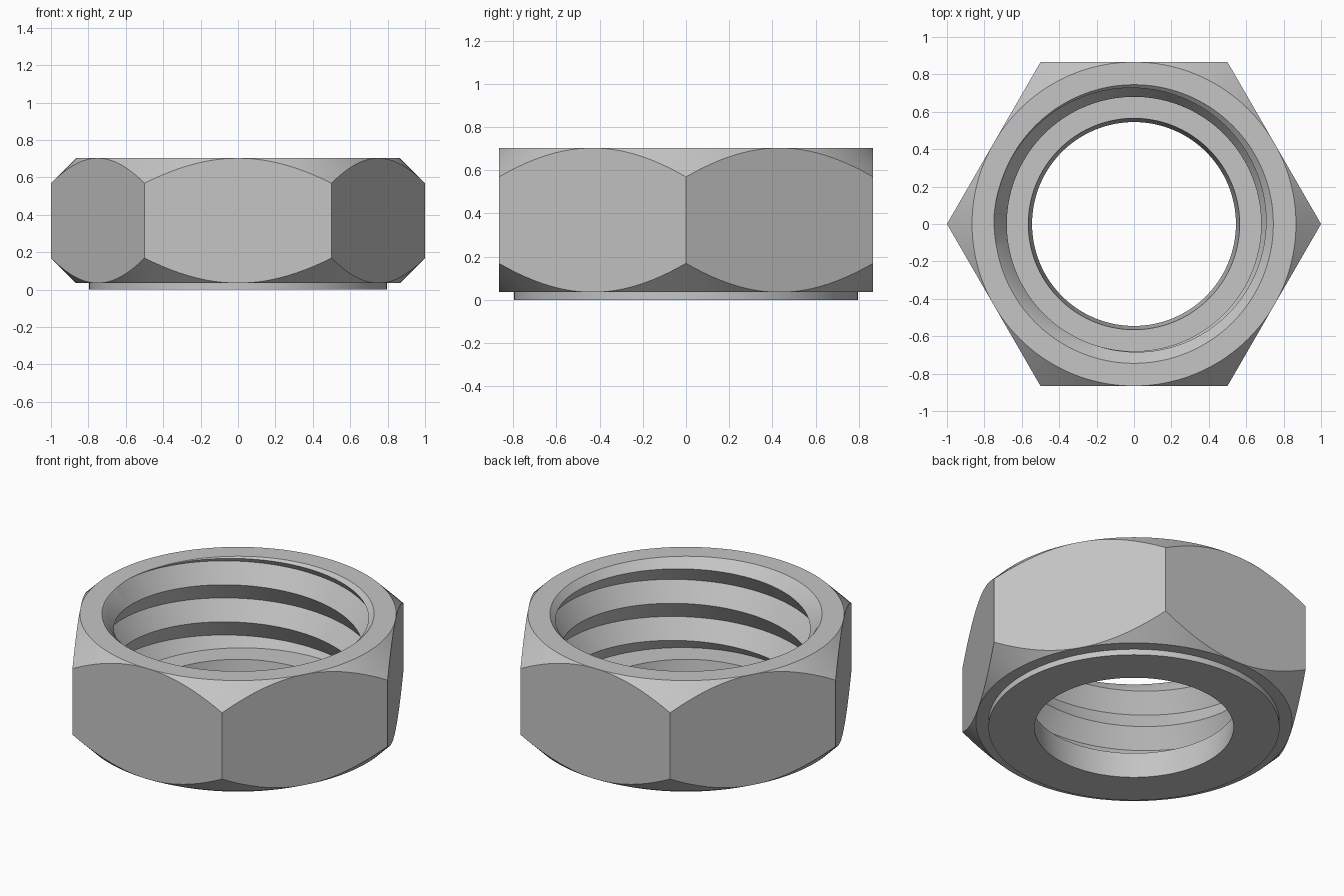
import bpy, bmesh, math

cube = bpy.data.objects.get("Cube")
if cube:
    bpy.data.objects.remove(cube, do_unlink=True)

# Main dimensions
TOP, BASE, FLOOR = 0.703, 0.035, 0.164      # top face, hexagon underside, inner ledge
FLAT = math.sqrt(3) / 2                     # centre to hexagon flat
WASHER, HOLE, LEDGE = 0.797, 0.545, 0.565   # washer face and lower hole radii
CREST, ROOT, PITCH = 0.68, 0.75, 0.224      # thread
MOUTH = 0.745                               # countersink radius at the top
STEPS = 144                                 # columns around the nut


def crest_height(angle):
    """Height of one thread crest on a right-handed helix."""
    return 0.559 + PITCH * (angle - math.radians(125)) / math.tau


def thread_radius(z, angle):
    """Symmetric V thread: crest radius at crests, root radius half a pitch away."""
    t = ((z - crest_height(angle)) / PITCH) % 1.0
    return CREST + (ROOT - CREST) * (1 - abs(2 * t - 1))


def cone_radius(z):
    return MOUTH - (TOP - z)


def countersink_height(angle):
    """Height where the 45 degree countersink meets the thread."""
    low, high = FLOOR, TOP
    for _ in range(40):
        mid = (low + high) / 2
        if cone_radius(mid) > thread_radius(mid, angle):
            high = mid
        else:
            low = mid
    return high


def outer_profile(angle):
    """Chamfered hexagon, washer face and lower hole, from the rim down."""
    sixth = math.pi / 3
    r = FLAT / math.cos(angle % sixth - sixth / 2)
    cut = r - FLAT
    return [(FLAT, TOP), (r, TOP - cut), (r, BASE + cut), (FLAT, BASE),
            (WASHER, BASE), (WASHER, 0), (HOLE, 0), (LEDGE, FLOOR)]


def thread_profile(angle):
    """Thread from the ledge up to the countersunk mouth."""
    end = countersink_height(angle)
    heights = [FLOOR]
    for k in range(-6, 7):
        z = crest_height(angle) + k * PITCH / 2
        heights.append(min(max(z, FLOOR), end))
    heights.append(end)
    points = [(thread_radius(z, angle), z) for z in heights]
    return points + [(max(MOUTH, thread_radius(TOP, angle)), TOP)]


# Sweep the closed section around the axis
bm = bmesh.new()
columns = []
for i in range(STEPS + 1):
    a = math.tau * i / STEPS
    columns.append([bm.verts.new((r * math.cos(a), r * math.sin(a), z))
                    for r, z in outer_profile(a) + thread_profile(a)])
for left, right in zip(columns, columns[1:]):
    for j in range(len(left)):
        k = (j + 1) % len(left)
        bm.faces.new((left[j], left[k], right[k], right[j]))
bmesh.ops.remove_doubles(bm, verts=bm.verts, dist=0.00005)
bmesh.ops.dissolve_degenerate(bm, edges=bm.edges, dist=0.00005)
bmesh.ops.recalc_face_normals(bm, faces=bm.faces)
mesh = bpy.data.meshes.new("hex_nut")
bm.to_mesh(mesh)
bm.free()

# Plain grey metal
steel = bpy.data.materials.new("grey_steel")
steel.use_nodes = True
colour = (0.56, 0.56, 0.56, 1)
steel.diffuse_color = colour
steel.node_tree.nodes["Principled BSDF"].inputs["Base Color"].default_value = colour
mesh.materials.append(steel)

nut = bpy.data.objects.new("hex_nut", mesh)
bpy.context.collection.objects.link(nut)
bpy.ops.object.select_all(action='DESELECT')
nut.select_set(True)
bpy.context.view_layer.objects.active = nut
bpy.ops.object.shade_smooth_by_angle(angle=math.radians(25))
